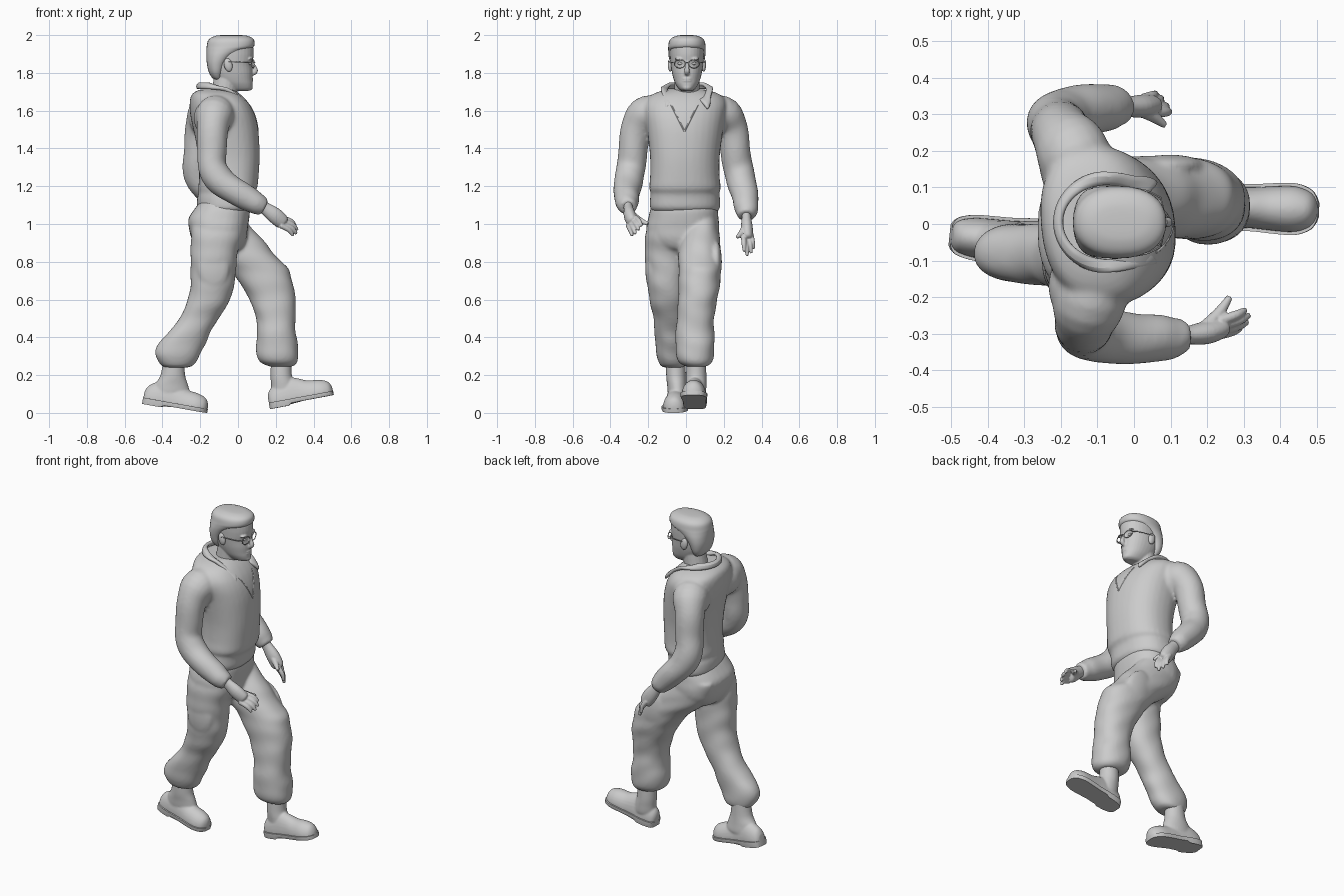
import bpy, bmesh
from math import sin, cos, pi, radians
from mathutils import Vector, Matrix
from mathutils.bvhtree import BVHTree


def make(name, bm):
    bmesh.ops.recalc_face_normals(bm, faces=bm.faces[:])
    me = bpy.data.meshes.new(name)
    bm.to_mesh(me)
    bm.free()
    ob = bpy.data.objects.new(name, me)
    bpy.context.collection.objects.link(ob)
    return ob


def smooth(rows, k=4):
    """Catmull-Rom interpolation of rows of numbers."""
    out, n = [], len(rows)
    for i in range(n - 1):
        a, b, c, d = rows[max(i - 1, 0)], rows[i], rows[i + 1], rows[min(i + 2, n - 1)]
        for j in range(k):
            t = j / k
            out.append([q + .5 * t * (r - p + t * (2*p - 5*q + 4*r - s + t * (3*(q - r) + s - p)))
                        for p, q, r, s in zip(a, b, c, d)])
    return out + [list(rows[-1])]


def skin(name, rings, mat=Matrix(), cap=True):
    bm = bmesh.new()
    vs = [[bm.verts.new(mat @ Vector(p)) for p in r] for r in rings]
    n = len(vs[0])
    for a, b in zip(vs, vs[1:]):
        for i in range(n):
            bm.faces.new((a[i], a[(i + 1) % n], b[(i + 1) % n], b[i]))
    if cap:
        bm.faces.new(vs[0])
        bm.faces.new(vs[-1])
    return make(name, bm)


def sup(v, p):
    return (1 if v >= 0 else -1) * abs(v) ** (2 / p)


def stack(name, rows, p=2.4, skew=0, rip=0, n=32):
    """Horizontal slices: z, x min, x max, y min, y max."""
    rings = []
    for z, x0, x1, y0, y1 in smooth(rows):
        ring = []
        for i in range(n):
            a = 2 * pi * i / n
            f = .5 * (1 + rip * sin(z * 48 + 2 * cos(a) + 1.3 * sin(2 * a)))
            y = (y0 + y1) / 2 + (y1 - y0) * f * sup(sin(a), p)
            ring.append(((x0 + x1) / 2 + (x1 - x0) * f * sup(cos(a), p) + skew * y, y, z))
        rings.append(ring)
    return skin(name, rings)


def tube(name, path, flat=1, rip=0, n=20, k=4):
    """Round sweep along x, y, z, radius, with a twist-free frame."""
    rows = smooth(path, k)
    pts = [Vector(r[:3]) for r in rows]
    rings, s = [], None
    for i, r in enumerate(rows):
        t = (pts[min(i + 1, len(pts) - 1)] - pts[max(i - 1, 0)]).normalized()
        if s is None:
            s = Vector((0, 1, 0)) if abs(t.y) < .8 else Vector((0, 0, 1))
        s = (s - t * s.dot(t)).normalized()
        f = s.cross(t)
        rings.append([pts[i] + (s * cos(a) * flat + f * sin(a)) * r[3] * (1 + rip * sin(i * .9 + 2 * cos(a)))
                      for a in (2 * pi * j / n for j in range(n))])
    return skin(name, rings)


def ball(name, loc, size, rot=0):
    bm = bmesh.new()
    bmesh.ops.create_uvsphere(bm, u_segments=20, v_segments=12, radius=1,
        matrix=Matrix.Translation(loc) @ Matrix.Rotation(rot, 4, 'Y') @ Matrix.Diagonal((*size, 1)))
    return make(name, bm)


def fuse(name, obs, voxel=.009, its=5):
    bpy.ops.object.select_all(action='DESELECT')
    for o in obs:
        o.select_set(True)
    bpy.context.view_layer.objects.active = obs[0]
    bpy.ops.object.join()
    o = obs[0]
    o.name = name
    m = o.modifiers.new("remesh", 'REMESH')
    m.mode, m.voxel_size, m.use_smooth_shade = 'VOXEL', voxel, True
    m = o.modifiers.new("smooth", 'SMOOTH')
    m.factor, m.iterations = .5, its
    return o


# Jacket: torso, shoulder blades, and two bent sleeves that start at the yoke
torso = stack("torso", [(1.06, -.2, .04, -.17, .16), (1.085, -.215, .07, -.19, .18), (1.14, -.215, .078, -.19, .18),
    (1.165, -.208, .085, -.187, .175), (1.19, -.21, .1, -.195, .185), (1.25, -.205, .107, -.19, .178),
    (1.35, -.21, .113, -.19, .178), (1.45, -.225, .11, -.2, .19), (1.52, -.24, .102, -.21, .2),
    (1.58, -.252, .086, -.22, .21), (1.63, -.255, .062, -.22, .215), (1.67, -.25, .03, -.2, .2),
    (1.695, -.235, 0, -.16, .16), (1.712, -.2, -.03, -.1, .1)], 2.3, -.08)
sleeve_r = tube("sleeve", [(-.09, -.06, 1.56, .12), (-.11, -.16, 1.573, .108), (-.125, -.222, 1.572, .098),
    (-.133, -.258, 1.51, .086), (-.138, -.28, 1.4, .078), (-.135, -.29, 1.3, .077), (-.09, -.305, 1.225, .077),
    (0, -.313, 1.165, .07), (.075, -.313, 1.122, .064), (.118, -.309, 1.098, .053), (.14, -.307, 1.086, .044)], 1, .02)
sleeve_l = tube("sleeve", [(-.11, .06, 1.56, .12), (-.15, .15, 1.573, .108), (-.172, .205, 1.572, .098),
    (-.195, .24, 1.51, .086), (-.205, .26, 1.4, .08), (-.215, .275, 1.3, .08), (-.19, .295, 1.22, .078),
    (-.13, .312, 1.15, .071), (-.07, .32, 1.085, .064), (-.043, .32, 1.055, .053), (-.03, .32, 1.04, .044)], 1, .02)
blades = [ball("blade", (-.15, -.17, 1.56), (.085, .11, .1)), ball("blade", (-.17, .16, 1.56), (.09, .1, .1))]
jacket = fuse("jacket", [torso, sleeve_r, sleeve_l] + blades, .009, 9)

# Trousers: hips, striding legs and soft thigh pockets
hips = stack("hips", [(.85, -.15, -.03, -.09, .06), (.87, -.21, .02, -.15, .12), (.92, -.245, .045, -.2, .165),
    (.98, -.26, .052, -.21, .177), (1.03, -.262, .06, -.2, .172), (1.08, -.23, .062, -.188, .167),
    (1.12, -.2, .04, -.17, .15)])
back_leg = stack("leg", [(1, -.24, .03, -.2, -.01), (.92, -.25, .02, -.218, 0), (.85, -.25, 0, -.218, 0),
    (.78, -.252, -.01, -.214, 0), (.7, -.25, -.015, -.205, 0), (.64, -.257, -.03, -.2, 0),
    (.58, -.272, -.05, -.19, 0), (.52, -.3, -.09, -.175, 0), (.47, -.33, -.12, -.17, 0),
    (.42, -.375, -.15, -.166, 0), (.37, -.42, -.17, -.163, 0), (.32, -.438, -.195, -.158, 0),
    (.28, -.428, -.215, -.148, 0), (.25, -.405, -.24, -.135, -.005), (.24, -.38, -.27, -.115, -.02)], 2.2, 0, .016)
front_leg = stack("leg", [(1.03, -.25, .03, .015, .165), (.95, -.235, .1, -.015, .176), (.9, -.2, .145, -.035, .182),
    (.85, -.15, .185, -.04, .185), (.8, -.09, .23, -.04, .186), (.76, -.045, .268, -.04, .186),
    (.71, -.005, .285, -.04, .182), (.66, .025, .295, -.04, .178), (.6, .062, .306, -.042, .165),
    (.54, .083, .304, -.045, .155), (.48, .1, .304, -.05, .147), (.42, .1, .306, -.055, .15),
    (.36, .096, .317, -.056, .151), (.3, .1, .319, -.05, .147), (.265, .12, .311, -.035, .135),
    (.245, .17, .29, 0, .11)], 2.2, 0, .016)
pockets = [ball("pocket", (-.13, -.186, .77), (.085, .03, .12)),
           ball("pocket", (.1, .16, .8), (.08, .03, .12), radians(-32))]
fuse("trousers", [hips, back_leg, front_leg] + pockets, .009, 7)


# Boots: upper, sole with heel block, and ankle shaft
def boot(name, heel, yaw, pitch, shaft):
    mat = (Matrix.Translation(heel) @ Matrix.Rotation(radians(yaw), 4, 'Z')
           @ Matrix.Rotation(radians(-pitch), 4, 'Y'))
    st = smooth([(0, .022, .07), (.015, .042, .1), (.06, .054, .13), (.12, .056, .15), (.17, .057, .135),
                 (.22, .061, .114), (.28, .063, .106), (.32, .05, .092), (.337, .033, .074), (.345, .012, .05)], 3)
    upper = skin("upper", [[(s, w * cos(a), .03 + (h - .03 if sin(a) > 0 else .012) * sin(a))
                 for a in (2 * pi * i / 28 for i in range(28))] for s, w, h in st], mat)
    shaft = stack("shaft", shaft, 2)
    fuse(name, [upper, shaft], .006, 4)
    edge = [(s, w + .008) for s, w, h in st]
    line = edge + [(s, -w) for s, w in reversed(edge)]
    skin(name + "_sole", [[(s, w * .94, 0 if s < .11 else .012) for s, w in line],
                          [(s, w, .022) for s, w in line], [(s, w, .034) for s, w in line]], mat)


boot("front_boot", (.17, .05, .02), -2, 10.5, [(.29, .175, .285, .005, .105), (.2, .172, .285, 0, .108),
     (.15, .175, .3, 0, .108), (.1, .18, .31, .005, .105), (.07, .2, .3, .02, .09)])
boot("back_boot", (-.505, -.03, .048), -6, -10, [(.29, -.395, -.285, -.105, -.005), (.2, -.41, -.28, -.105, 0),
     (.15, -.44, -.265, -.1, .005), (.1, -.455, -.255, -.095, .01), (.08, -.43, -.28, -.08, 0)])


# Hands: palm, four fingers and thumb
def hand(name, wrist, mid, knuckle, tips, thumb):
    w, m, k = Vector(wrist), Vector(mid), Vector(knuckle)
    obs = [tube("palm", [(*(w - (m - w) * .4), .034), (*w, .033), (*m, .042), (*k, .038),
                         (*(k + (k - m) * .25), .022)], .75)]
    mean = sum((Vector(t) for t in tips), Vector()) / 4
    for t in tips:
        t = Vector(t)
        a = k + (t - mean) * .8
        obs.append(tube("finger", [(*a, .014), (*(a.lerp(t, .55) + Vector((.008, 0, .006))), .013),
                                   (*t, .008)], n=10))
    th = Vector(thumb)
    obs.append(tube("thumb", [(*w.lerp(m, .6), .02), (*m.lerp(th, .5), .017), (*th, .009)], n=10))
    fuse(name, obs, .004, 2)


hand("right_hand", (.145, -.305, 1.083), (.195, -.298, 1.045), (.235, -.285, 1.01),
     [(.305, -.235, .99), (.315, -.25, .968), (.31, -.268, .948), (.292, -.285, .938)], (.262, -.2, 1.0))
hand("left_hand", (-.025, .32, 1.033), (.015, .322, .98), (.045, .325, .93),
     [(.098, .308, .855), (.09, .324, .832), (.075, .345, .845), (.058, .358, .868)], (.085, .27, .93))

# Head, neck and facial features, facing +x
cy = .005
head = stack("skull", [(z, a, b, cy - w, cy + w) for z, a, b, w in [
    (1.705, -.05, .055, .028), (1.715, -.07, .073, .043), (1.74, -.1, .077, .06), (1.765, -.12, .076, .07),
    (1.8, -.14, .077, .079), (1.84, -.15, .074, .085), (1.87, -.155, .08, .088), (1.91, -.155, .083, .09),
    (1.95, -.15, .075, .088), (1.985, -.11, .03, .06)]], 2.15)
neck = tube("neck", [(-.09, cy, 1.6, .075), (-.075, cy, 1.68, .068), (-.06, cy, 1.78, .066)])
nose = tube("nose", [(.07, cy, 1.862, .009), (.084, cy, 1.835, .011), (.092, cy, 1.81, .014), (.076, cy, 1.795, .012)])
lips = [ball("lip", (.069, cy, z), (.012, .026, .006)) for z in (1.769, 1.758)]
chin = ball("chin", (.06, cy, 1.724), (.018, .026, .018))
brows = [ball("brow", (.066, cy + s * .036, 1.874), (.014, .03, .008), 0) for s in (-1, 1)]
fuse("head", [head, neck, nose, chin] + lips + brows, .0045, 3)
for s, side in ((-1, "right"), (1, "left")):
    ball(side + "_ear", (-.052, cy + s * .088, 1.842), (.022, .013, .036), radians(-12))
    ball(side + "_eye", (.062, cy + s * .034, 1.85), (.01, .015, .008))
    # Spectacles: rim wrapped round the face, and temple arm
    rim = [(.086 - .013 * (1 + cos(a)) / 2, cy + s * (.038 + .029 * cos(a)), 1.848 + .022 * sin(a), .0024)
           for a in (2 * pi * i / 24 for i in range(25))]
    tube(side + "_rim", rim, n=6, k=1)
    tube(side + "_temple", [(.073, cy + s * .067, 1.853, .0024), (.03, cy + s * .087, 1.856, .0024),
                            (-.05, cy + s * .098, 1.86, .0024)], n=6)
tube("spectacle_bridge", [(.086, cy - .01, 1.853, .0026), (.09, cy, 1.856, .0026), (.086, cy + .01, 1.853, .0026)], n=6)

# Hair cap, cut back around the face
stack("hair", [(z, a, b, cy - w, cy + w) for z, a, b, w in [
    (1.765, -.12, -.088, .045), (1.775, -.138, -.083, .06), (1.805, -.155, -.074, .079), (1.85, -.165, -.055, .091),
    (1.89, -.167, -.015, .097), (1.92, -.167, .045, .099), (1.938, -.166, .083, .099), (1.968, -.16, .087, .094),
    (1.986, -.143, .074, .079), (1.997, -.115, .045, .052), (2, -.08, .01, .025)]], 2.25)

# Folded collar strip, open at the front with spread points
bm = bmesh.new()
prev = None
for i in range(41):
    a = -2.5 + 5 * i / 40
    tip = max(0, abs(a) - 2)
    x = -.075 - .12 * cos(a)
    top = (x, cy + .1 * sin(a), 1.745 - .52 * max(0, x + .15))
    x = -.07 - (.143 if cos(a) > 0 else .172) * cos(a)
    low = (x, cy + (.138 + .09 * tip) * sin(a), 1.713 - .72 * max(0, x + .055) - .05 * tip)
    mid = [(p + q) / 2 + d for p, q, d in zip(top, low, (-.008 * cos(a), .008 * sin(a), .008))]
    row = [bm.verts.new(p) for p in (top, mid, low)]
    if prev:
        for j in (0, 1):
            bm.faces.new((prev[j], row[j], row[j + 1], prev[j + 1]))
    prev = row
collar = make("collar", bm)
m = collar.modifiers.new("thick", 'SOLIDIFY')
m.thickness, m.offset = .022, 0
m = collar.modifiers.new("round", 'SUBSURF')
m.levels = m.render_levels = 1

# V-shaped neck opening laid on the jacket front
bpy.context.view_layer.update()
tree = BVHTree.FromObject(jacket, bpy.context.evaluated_depsgraph_get())
for s, side in ((-1, "right"), (1, "left")):
    path = []
    for i in range(9):
        y, z = -.008 + s * .07 * i / 8, 1.49 + .14 * i / 8
        hit = tree.ray_cast(Vector((1, y, z)), Vector((-1, 0, 0)))[0]
        if hit:
            path.append((hit.x - .001, y, z, .004))
    if len(path) > 2:
        tube(side + "_neck_opening", path, n=8, k=2)

bpy.ops.object.select_all(action='SELECT')
bpy.context.view_layer.objects.active = jacket
bpy.ops.object.shade_smooth_by_angle(angle=radians(45))
